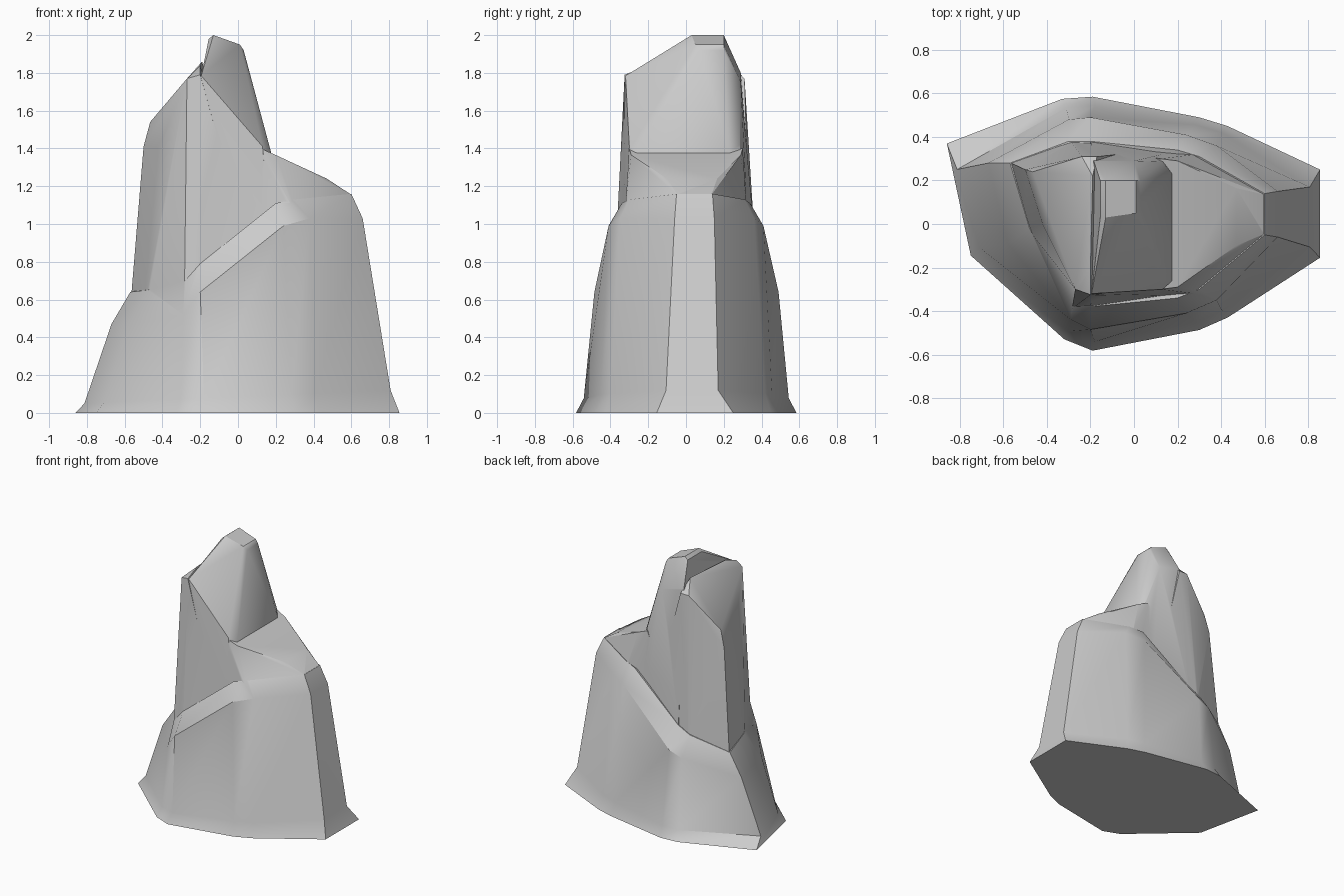
import bpy, bmesh, math

if "Cube" in bpy.data.objects:
    bpy.data.objects.remove(bpy.data.objects["Cube"])


def make(name, bm):
    bmesh.ops.recalc_face_normals(bm, faces=bm.faces)
    me = bpy.data.meshes.new(name)
    bm.to_mesh(me)
    bm.free()
    ob = bpy.data.objects.new(name, me)
    bpy.context.collection.objects.link(ob)
    return ob


def loft(name, rings, centre):
    """Stack matching rings, flat bottom, fan-shaped top."""
    bm = bmesh.new()
    vs = [[bm.verts.new(p) for p in r] for r in rings]
    n = len(vs[0])
    for a, b in zip(vs, vs[1:]):
        for i in range(n):
            j = (i + 1) % n
            bm.faces.new((a[i], a[j], b[j], b[i]))
    bm.faces.new(vs[0][::-1])
    c = bm.verts.new(centre)
    for i in range(n):
        bm.faces.new((vs[-1][i], vs[-1][(i + 1) % n], c))
    return make(name, bm)


def hull(name, points):
    """Faceted chunk of rock wrapped around its corner points."""
    bm = bmesh.new()
    for p in points:
        bm.verts.new(p)
    res = bmesh.ops.convex_hull(bm, input=bm.verts)
    loose = {v for v in res["geom_interior"] + res["geom_unused"]
             if isinstance(v, bmesh.types.BMVert)}
    bmesh.ops.delete(bm, geom=list(loose), context='VERTS')
    return make(name, bm)


def both(x, y, z):
    return [(x, -y, z), (x, y, z)]


# Lower body: footprint, flared foot, lower and upper edge of the ledge
base = [(-.86, .37), (-.75, -.145), (-.32, -.53), (-.19, -.582), (.3, -.487), (.43, -.43),
        (.855, -.155), (.855, .25), (.43, .45), (.3, .49), (-.19, .585), (-.33, .575)]
foot = [(x * .945, y * (.93 - .7 * max(0, abs(x) - .5)), .085 + .04 * x) for x, y in base]
ledge_low = [(-.67, .28, .47), (-.58, -.09, .47), (-.29, -.44, .52), (-.2, -.485, .64),
             (.24, -.41, .99), (.38, -.35, 1.03), (.66, -.06, 1.03), (.66, .15, 1.03),
             (.38, .36, 1.03), (.24, .41, .99), (-.2, .49, .64), (-.3, .48, .6)]
ledge_top = [(-.57, .28, .64), (-.48, -.02, .65), (-.28, -.38, .7), (-.2, -.38, .79),
             (.2, -.34, 1.11), (.3, -.3, 1.13), (.6, -.05, 1.16), (.6, .14, 1.16),
             (.3, .31, 1.13), (.2, .34, 1.11), (-.2, .38, .79), (-.3, .38, .74)]
rock = loft("rock", [[(x, y, 0) for x, y in base], foot, ledge_low, ledge_top], (0, 0, .85))

# Sloping shoulder on the right
shoulder = hull("shoulder", both(.2, .29, 1.365) + both(.12, .3, 1.4) + both(.28, .32, 1.1)
                + both(-.2, .36, .8) + both(.5, .07, .9)
                + [(.47, -.1, 1.24), (.47, .165, 1.24), (.6, -.045, 1.155), (.6, .135, 1.155)])

# Left pillar with its slanted top
pillar = hull("pillar", [
    (-.575, .285, .5), (-.49, -.02, .5), (-.285, -.39, .5), (-.3, .39, .5),
    (-.5, .25, 1.41), (-.42, 0, 1.41), (-.465, .24, 1.54), (-.39, 0, 1.56),
    (-.27, -.3, 1.77), (-.2, -.325, 1.79), (-.2, -.2, 1.84), (-.19, .22, 1.86),
    (-.24, .31, 1.77), (-.17, .31, 1.77)]
    + both(-.2, .39, .5) + both(.1, .34, .7))

# Peak
peak = hull("peak", [
    (-.155, .03, 1.98), (-.155, .2, 1.98), (-.13, .03, 2), (-.13, .2, 2),
    (.01, .05, 1.95), (.01, .2, 1.95), (.03, .07, 1.92), (.03, .2, 1.92),
    (-.195, -.32, 1.785), (-.185, .29, 1.8), (0, .29, 1.75), (.13, -.3, 1.41),
    (.175, -.26, 1.38), (.175, .23, 1.38), (.13, .285, 1.42)]
    + both(-.2, .38, .75) + both(.17, .33, .95))

# Fuse the chunks into one solid
for part in (shoulder, pillar, peak):
    mod = rock.modifiers.new("fuse", 'BOOLEAN')
    mod.operation, mod.solver, mod.object = 'UNION', 'EXACT', part
    bpy.context.view_layer.objects.active = rock
    bpy.ops.object.modifier_apply(modifier=mod.name)
    bpy.data.objects.remove(part)

bpy.ops.object.select_all(action='DESELECT')
rock.select_set(True)
bpy.context.view_layer.objects.active = rock
bpy.ops.object.shade_smooth_by_angle(angle=math.radians(30))
